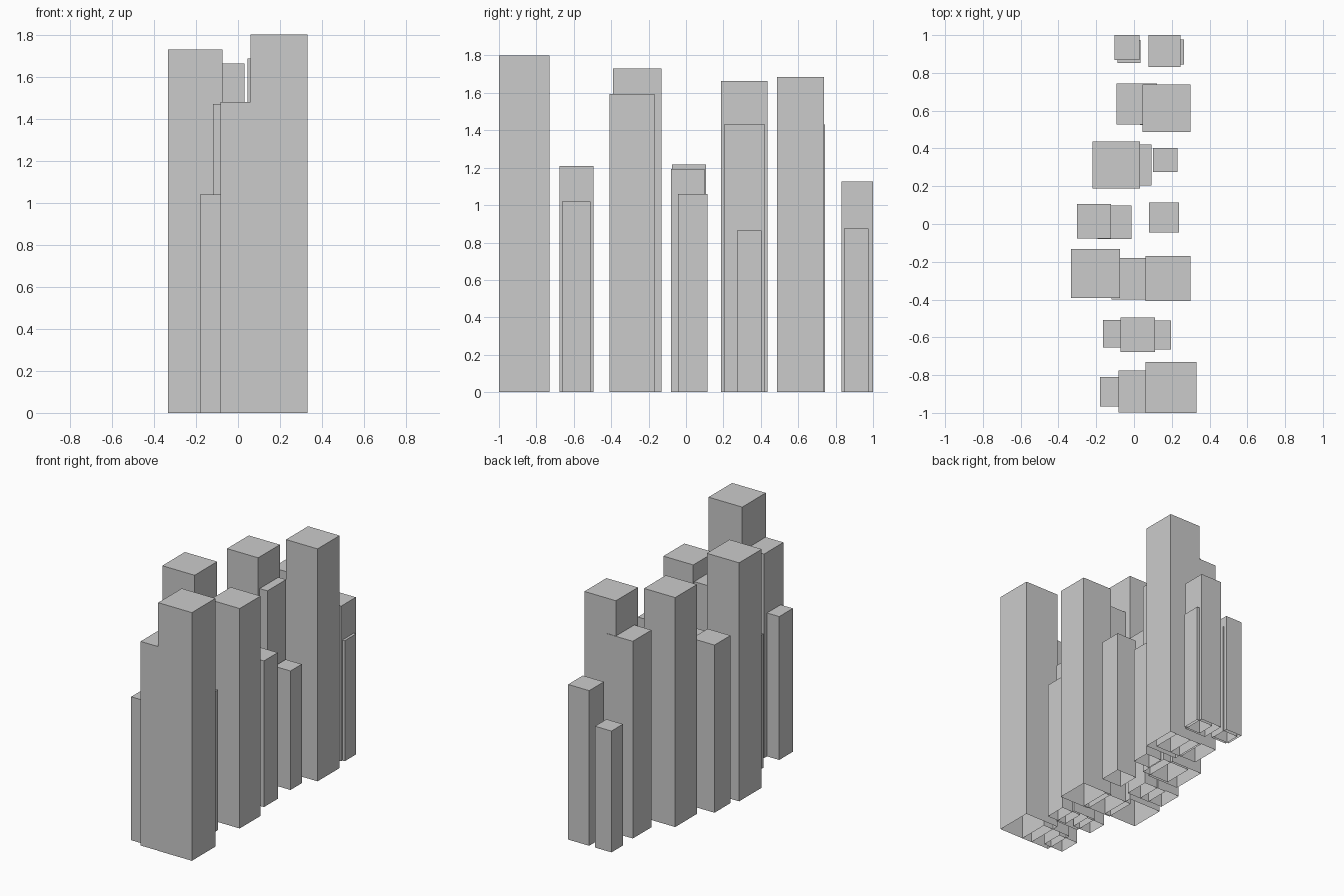
import bpy, bmesh

RATIO = 1.8 / 0.27  # every tower is a scaled copy of the same tall block

# Rows from front to back; each tower is (left x, front y, height)
ROWS = [
    [(0.06, -1.0, 1.8), (-0.083, -0.998, 1.48), (-0.181, -0.966, 1.04)],
    [(-0.071, -0.677, 1.208), (0.044, -0.664, 1.018), (-0.165, -0.655, 0.97)],
    [(-0.334, -0.391, 1.73), (0.06, -0.408, 1.595), (-0.12, -0.40, 1.47)],
    [(-0.303, -0.076, 1.216), (-0.193, -0.08, 1.193), (0.08, -0.044, 1.06)],
    [(-0.219, 0.187, 1.664), (-0.123, 0.205, 1.434), (0.1, 0.274, 0.863)],
    [(0.045, 0.486, 1.686), (-0.093, 0.528, 1.43), (0.032, 0.524, 1.41)],
    [(0.077, 0.831, 1.125), (0.134, 0.845, 0.874), (-0.102, 0.868, 0.88),
     (-0.087, 0.852, 0.81)],
]


def tower(name, x, y, h):
    """Square tower with an open underside."""
    w = h / RATIO
    bm = bmesh.new()
    bmesh.ops.create_cube(bm, size=1)
    bm.normal_update()
    under = [f for f in bm.faces if f.normal.z < -0.5]
    bmesh.ops.delete(bm, geom=under, context='FACES_ONLY')
    for v in bm.verts:
        v.co = (x + (v.co.x + 0.5) * w, y + (v.co.y + 0.5) * w, (v.co.z + 0.5) * h)
    mesh = bpy.data.meshes.new(name)
    bm.to_mesh(mesh)
    bm.free()
    bpy.context.collection.objects.link(bpy.data.objects.new(name, mesh))


for r, row in enumerate(ROWS, 1):
    for i, (x, y, h) in enumerate(row, 1):
        tower(f"tower_row{r}_{i}", x, y, h)
